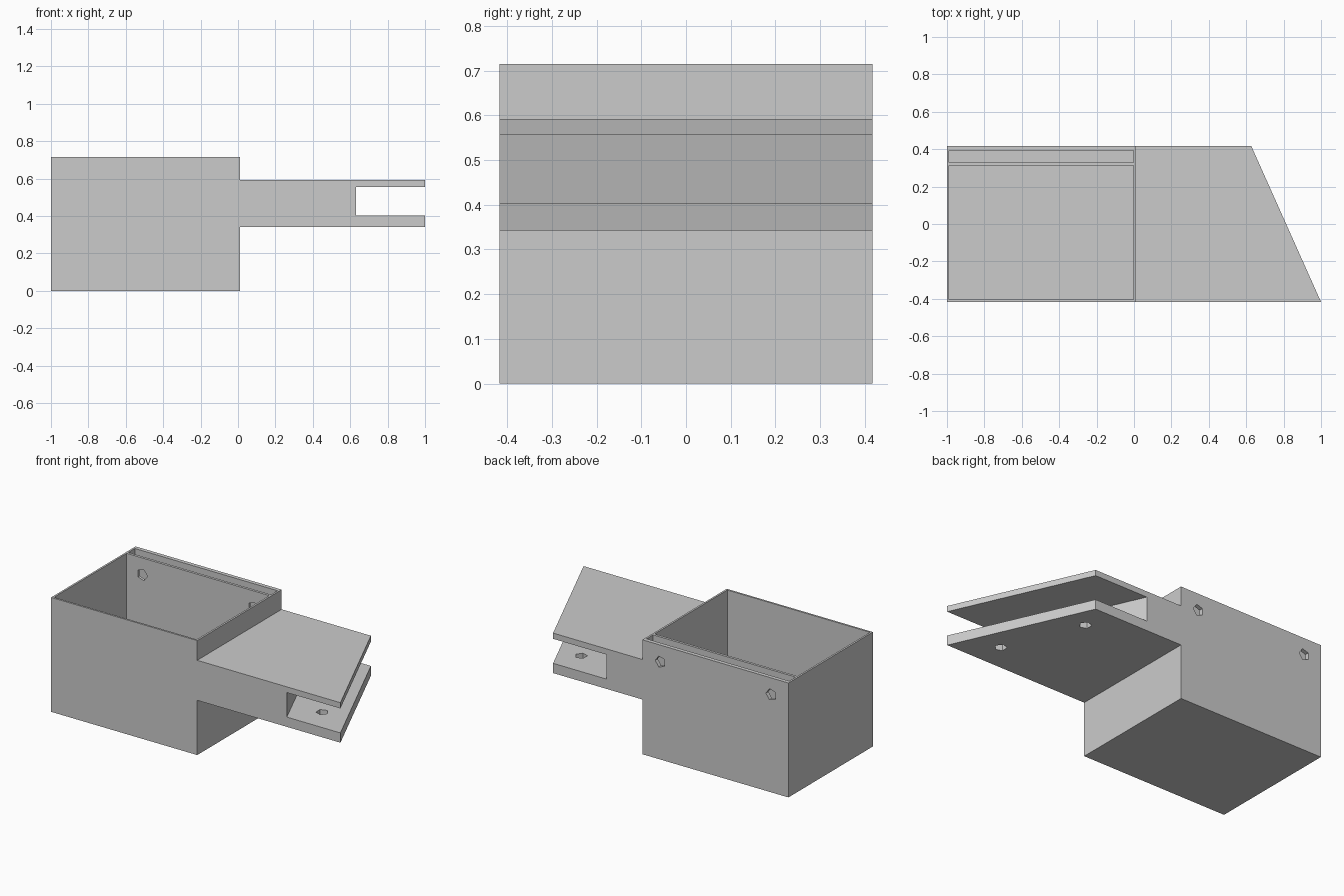
import bpy, bmesh
from math import radians
from mathutils import Matrix

if "Cube" in bpy.data.objects:
    bpy.data.objects.remove(bpy.data.objects["Cube"], do_unlink=True)

# Single plain grey material
grey = bpy.data.materials.new("plain grey")
grey.use_nodes = True
grey.diffuse_color = (0.6, 0.6, 0.6, 1)
grey.node_tree.nodes["Principled BSDF"].inputs["Base Color"].default_value = (0.6, 0.6, 0.6, 1)


def make(name, bm):
    bmesh.ops.recalc_face_normals(bm, faces=bm.faces)
    mesh = bpy.data.meshes.new(name)
    bm.to_mesh(mesh)
    bm.free()
    mesh.materials.append(grey)
    obj = bpy.data.objects.new(name, mesh)
    bpy.context.collection.objects.link(obj)
    return obj


def prism(name, plan, z0, z1):
    """Extrude a plan outline from z0 up to z1."""
    bm = bmesh.new()
    face = bm.faces.new([bm.verts.new((x, y, z0)) for x, y in plan])
    top = bmesh.ops.extrude_face_region(bm, geom=[face])["geom"]
    bmesh.ops.translate(bm, vec=(0, 0, z1 - z0),
                        verts=[v for v in top if isinstance(v, bmesh.types.BMVert)])
    return make(name, bm)


def block(name, x0, x1, y0, y1, z0, z1):
    return prism(name, [(x0, y0), (x1, y0), (x1, y1), (x0, y1)], z0, z1)


def drill(name, centre, depth, tilt=0):
    """Five-sided hole cutter with one corner towards +x."""
    bm = bmesh.new()
    spin = Matrix.Rotation(radians(90), 4, 'Z')
    bmesh.ops.create_cone(bm, cap_ends=True, segments=5, radius1=HOLE, radius2=HOLE, depth=depth)
    first = max(bm.verts, key=lambda v: v.co.y)
    if first.co.y > HOLE * 0.99:
        bmesh.ops.transform(bm, matrix=spin.inverted(), verts=bm.verts)
    bmesh.ops.transform(bm, verts=bm.verts,
                        matrix=Matrix.Translation(centre) @ Matrix.Rotation(radians(tilt), 4, 'X'))
    return make(name, bm)


def cut(obj, cutters):
    for cutter in cutters:
        cutter.hide_render = True
        mod = obj.modifiers.new("cut", 'BOOLEAN')
        mod.operation = 'DIFFERENCE'
        mod.solver = 'EXACT'
        mod.object = cutter
        bpy.context.view_layer.objects.active = obj
        bpy.ops.object.modifier_apply(modifier=mod.name)
        bpy.data.objects.remove(cutter, do_unlink=True)


HOLE = 0.036
LEFT, RIGHT, HALF, TOP = -1.0, 0.01, 0.417, 0.715
WALL = 0.012
IN_L, IN_R = LEFT + WALL, RIGHT - WALL

# Open box with a main chamber, a narrow rear slot and two screw holes
box = block("box", LEFT, RIGHT, -HALF, HALF, 0, TOP)
cut(box, [
    block("chamber_cutter", IN_L, IN_R, -HALF + WALL, 0.312, WALL, 1),
    block("slot_cutter", IN_L, IN_R, 0.328, 0.392, WALL, 1),
    drill("screw_cutter", (-0.88, 0.36, 0.61), 0.3, 90),
    drill("screw_cutter", (-0.115, 0.36, 0.61), 0.3, 90),
])

# Side arm with a slanted end and a clevis notch running parallel to it
arm = prism("arm", [(RIGHT, -HALF), (1, -HALF), (0.627, HALF), (RIGHT, HALF)], 0.342, 0.592)
slope = (0.627 - 1) / (2 * HALF)
front, back = -0.5, 0.5
notch = [(0.63 + slope * (y + HALF) + dx, y)
         for y, dx in ((front, 0), (front, 0.6), (back, 0.6), (back, 0))]
cut(arm, [
    prism("notch_cutter", notch, 0.403, 0.556),
    drill("pin_cutter", (0.755, -0.247, 0.37), 0.15),
    drill("pin_cutter", (0.555, 0.243, 0.37), 0.15),
])
